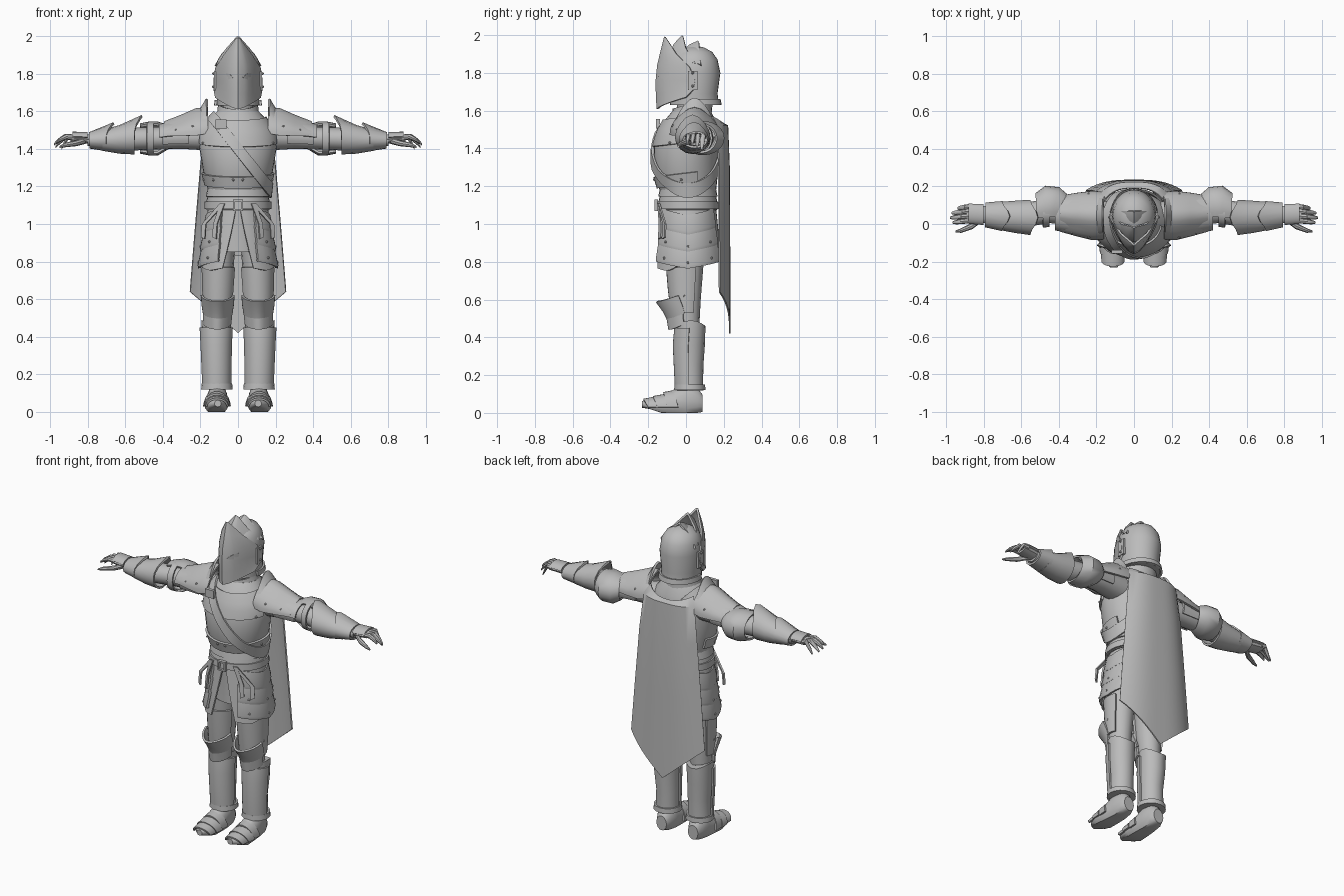
import bpy, bmesh
from math import sin, cos, pi, radians
from mathutils import Vector, Matrix

default_cube = bpy.data.objects.get("Cube")
if default_cube:
    bpy.data.objects.remove(default_cube, do_unlink=True)

steel = bpy.data.materials.new("steel_grey")
steel.use_nodes = True
steel.diffuse_color = (.5, .5, .5, 1)
steel.node_tree.nodes["Principled BSDF"].inputs["Base Color"].default_value = (.5, .5, .5, 1)
parts = []


def finish(name, bm, thick=0, mirror=False):
    bmesh.ops.recalc_face_normals(bm, faces=bm.faces)
    mesh = bpy.data.meshes.new(name)
    bm.to_mesh(mesh)
    bm.free()
    mesh.materials.append(steel)
    obj = bpy.data.objects.new(name, mesh)
    bpy.context.collection.objects.link(obj)
    if thick:
        solid = obj.modifiers.new("thickness", "SOLIDIFY")
        solid.thickness, solid.offset = thick, 0
    if mirror:
        obj.modifiers.new("mirror", "MIRROR").use_mirror_merge = False
    parts.append(obj)


def grid(name, rows, closed=False, thick=0, mirror=False):
    """Skin between rows of points; closed unthickened tubes get end caps."""
    bm = bmesh.new()
    lines = [[bm.verts.new(p) for p in row] for row in rows]
    count = len(lines[0])
    for low, high in zip(lines, lines[1:]):
        for k in range(count if closed else count - 1):
            j = (k + 1) % count
            bm.faces.new((low[k], low[j], high[j], high[k]))
    if closed and not thick:
        bm.faces.new(lines[0])
        bm.faces.new(lines[-1])
    finish(name, bm, thick, mirror)


def loft(name, rings, axis="z", n=16, arc=(0, 360), thick=0, mirror=False, shape=None):
    """Rings are (position on axis, centre, centre, radius, radius)."""
    start, end = arc
    closed = end - start >= 360
    rows = []
    for i, (t, c, d, r, q) in enumerate(rings):
        row = []
        for k in range(n if closed else n + 1):
            a = radians(start + (end - start) * k / n)
            if axis == "z":      # angle zero faces front, a quarter turn faces +x
                p = Vector((c + r * sin(a), d - q * cos(a), t))
            elif axis == "x":    # angle zero faces front, a quarter turn faces up
                p = Vector((t, c - r * cos(a), d + q * sin(a)))
            else:
                p = Vector((c + r * cos(a), t, d + q * sin(a)))
            row.append(shape(p, a, i) if shape else p)
        rows.append(row)
    grid(name, rows, closed, thick, mirror)


def box(name, centre, size, mirror=False):
    bm = bmesh.new()
    bmesh.ops.create_cube(bm, size=1, matrix=Matrix.Translation(centre) @ Matrix.Diagonal((*size, 1)))
    finish(name, bm, 0, mirror)


# Torso
torso = [(1.18, 0, .01, .16, .15), (1.28, 0, 0, .185, .17), (1.4, 0, 0, .205, .17),
         (1.48, 0, .01, .2, .16), (1.54, 0, .02, .165, .14), (1.6, 0, .03, .11, .1)]


def torso_at(z, angle, gap=0):
    z_in = min(max(z, torso[0][0]), torso[-1][0])
    for low, high in zip(torso, torso[1:]):
        if z_in <= high[0]:
            break
    f = (z_in - low[0]) / (high[0] - low[0])
    cy, rx, ry = (low[k] + f * (high[k] - low[k]) for k in (2, 3, 4))
    return Vector(((rx + gap) * sin(angle), cy - (ry + gap) * cos(angle), z))


loft("cuirass", torso, n=32)
loft("waist", [(.85, 0, .01, .15, .13), (1.1, 0, .01, .145, .13), (1.2, 0, .01, .15, .14)], n=24)


def torso_plate(name, heights, spread, curve):
    angles = [radians(spread * k / 12) for k in range(-12, 13)]
    grid(name, [[torso_at(z + curve * (1 - cos(a)), a, .006) for a in angles] for z in heights], thick=.012)


torso_plate("breastplate_upper", (1.41, 1.46, 1.5, 1.55), 75, .02)
torso_plate("plackart", (1.19, 1.22, 1.25), 110, .02)
for k in range(3):
    z = 1.19 - k * .035
    loft("waist_lame", [(z - .045, 0, .01, .167 - k * .002, .152), (z, 0, .01, .157, .143)], n=28, thick=.01)
loft("collar", [(1.54, 0, .025, .13, .12), (1.59, 0, .03, .105, .1), (1.64, 0, .035, .1, .1)],
     n=24, thick=.012, shape=lambda p, a, i: p + Vector((0, 0, -.03 * max(0, cos(a)))))
loft("neck", [(1.55, 0, .04, .085, .085), (1.7, 0, .04, .085, .09)])

# Baldric wrapped round the torso from right shoulder to left hip
baldric = []
for shift in (-.045, .045):
    row = []
    for k in range(48):
        a, z = 2 * pi * k / 48, 1.4
        for step in range(30):
            z = .6 * z + .4 * (1.4 + shift - 1.35 * torso_at(z, a).x)
        row.append(torso_at(z, a, .013))
    baldric.append(row)
grid("baldric", baldric, closed=True, thick=.012)
box("baldric_buckle", (-.09, -.148, 1.53), (.06, .02, .05))

# Belt, buckle and hanging straps
loft("belt", [(1.08, 0, .01, .172, .158), (1.12, 0, .01, .17, .156)], n=28, thick=.014)
for dx in (-.022, .022):
    box("buckle_side", (dx, -.158, 1.1), (.01, .02, .06))
for dz in (-.025, .025):
    box("buckle_bar", (0, -.158, 1.1 + dz), (.054, .02, .01))
for name, lean in (("belt_strap_front", .03), ("belt_strap_side", .09)):
    grid(name, [[(.07, -.148, 1.11), (.095, -.142, 1.11)],
                [(.08 + lean, -.15 + lean / 3, 1), (.1 + lean, -.138 + lean / 3, 1)],
                [(.085 + lean, -.155 + lean / 3, .92), (.105 + lean, -.14 + lean / 3, .93)]],
         thick=.01, mirror=True)

# Split cloth skirt: the opening widens and the hem falls towards the front
skirt = []
for f in (0, .35, .7, 1):
    row = []
    for k in range(21):
        opening = 4 + 20 * f
        a = radians(opening + (180 - opening) * k / 20)
        hem = .79 - .04 * cos(a) + .012 * sin(5 * a)
        row.append(((.155 + .045 * f) * sin(a), .01 - (.145 + .025 * f) * cos(a), 1.08 + f * (hem - 1.08)))
    skirt.append(row)
grid("skirt", skirt, thick=.01, mirror=True)

# Tassets
for k in range(3):
    z, r = 1.08 - k * .09, .165 + k * .012
    loft("tasset", [(z - .1, 0, .01, r + .016, r - .002), (z - .085, 0, .01, r + .019, r), (z, 0, .01, r, r - .015)],
         n=12, arc=(30, 150), thick=.014, mirror=True,
         shape=lambda p, a, i: p - Vector((0, 0, .035 * (1 - abs(a - pi / 2)))))

# Legs
loft("thigh", [(.88, .1, 0, .085, .1), (.6, .105, 0, .07, .078), (.45, .11, .01, .06, .06)], mirror=True)
loft("cuisse", [(.53, .107, 0, .073, .075), (.65, .105, 0, .08, .09), (.77, .102, 0, .086, .1)],
     arc=(-70, 120), thick=.012, mirror=True)
loft("greave", [(.12, .112, .02, .07, .07), (.25, .11, .02, .068, .072), (.36, .115, .02, .075, .08),
                (.46, .115, .025, .08, .078)], mirror=True,
     shape=lambda p, a, i: p + Vector((0, 0, .03 * sin(a) ** 2 if i == 3 else 0)))
loft("greave_seam", [(.15, .113, .02, .073, .075), (.36, .116, .02, .079, .085), (.45, .116, .025, .084, .082)],
     arc=(-85, 85), thick=.01, mirror=True)
loft("ankle_band", [(.12, .112, .02, .077, .076), (.15, .112, .02, .074, .074)], thick=.014, mirror=True)


def knee_fold(p, a, i):
    return p + Vector((0, -.015 * cos(a) ** 8, -.035 * cos(a)))


loft("knee_cop", [(.53, .108, 0, .074, .08), (.57, .108, -.01, .08, .09), (.625, .108, -.03, .085, .11)],
     arc=(-85, 85), thick=.012, mirror=True, shape=knee_fold)
loft("knee_lame", [(.475, .11, 0, .07, .072), (.545, .108, 0, .075, .084)],
     arc=(-80, 80), thick=.012, mirror=True, shape=knee_fold)

# Feet
loft("boot", [(.088, .11, .05, .035, .045), (.06, .11, .06, .05, .075), (0, .11, .06, .055, .1),
              (-.06, .112, .05, .06, .075), (-.13, .115, .04, .064, .055), (-.19, .112, .04, .052, .035),
              (-.232, .107, .045, .018, .018)], axis="y", mirror=True,
     shape=lambda p, a, i: Vector((p.x, p.y, max(p.z, .004 * i if i > 4 else 0))))
for y, wide, high in ((-.18, .06, .05), (-.13, .069, .064), (-.075, .067, .085)):
    loft("sabaton_lame", [(y - .02, .112, .03, wide - .004, high - .01), (y + .035, .112, .03, wide, high)],
         axis="y", n=12, arc=(0, 180), thick=.01, mirror=True,
         shape=lambda p, a, i: p - Vector((0, .025 * sin(a), 0)))

# Arms
loft("arm", [(.14, .04, 1.47, .08, .08), (.3, .06, 1.46, .07, .06), (.45, .07, 1.455, .065, .06),
             (.6, .045, 1.45, .065, .06), (.8, .05, 1.445, .045, .03)], axis="x", mirror=True)
loft("upper_arm_plate", [(.26, .055, 1.465, .08, .07), (.4, .065, 1.46, .076, .068)],
     axis="x", arc=(-30, 210), thick=.012, mirror=True)


def ridge(p, a, i):
    return p + Vector((0, 0, .025 * max(0, sin(a)) ** 8))


loft("pauldron", [(.16, .045, 1.49, .12, .1), (.22, .045, 1.48, .125, .105), (.3, .05, 1.475, .11, .075),
                  (.39, .055, 1.47, .09, .045)],
     axis="x", n=14, arc=(-5, 185), thick=.014, mirror=True, shape=ridge)
loft("pauldron_fin", [(.2, .045, 1.48, .12, .1), (.165, .045, 1.49, .1, .15)],
     axis="x", n=12, arc=(25, 155), thick=.012, mirror=True, shape=ridge)
loft("pauldron_lame", [(.3, .05, 1.475, .1, .08), (.42, .06, 1.46, .088, .065)],
     axis="x", n=12, arc=(0, 180), thick=.012, mirror=True)
loft("elbow_cop", [(.39, .08, 1.46, .075, .065), (.43, .09, 1.455, .1, .085), (.47, .09, 1.455, .108, .085),
                   (.52, .075, 1.455, .085, .075)],
     axis="x", n=14, arc=(60, 300), thick=.012, mirror=True,
     shape=lambda p, a, i: p + Vector((-.03 * max(0, -cos(a)) if i < 2 else 0, 0, 0)))
loft("elbow_strap", [(.45, .065, 1.455, .075, .082), (.485, .06, 1.455, .075, .082)],
     axis="x", thick=.01, mirror=True)


def spike(p, a, i):
    top = max(0, sin(a)) ** 4 if i == 0 else 0
    return p + Vector((-.04 * top, 0, .03 * top))


loft("vambrace", [(.55, .035, 1.46, .088, .084), (.63, .038, 1.45, .08, .07), (.72, .043, 1.445, .068, .05)],
     axis="x", thick=.012, mirror=True, shape=spike)
loft("wrist_guard", [(.7, .042, 1.45, .074, .056), (.79, .048, 1.445, .06, .038)],
     axis="x", thick=.012, mirror=True, shape=spike)

# Hands
loft("palm", [(.77, .05, 1.45, .042, .025), (.83, .05, 1.455, .05, .025), (.89, .055, 1.455, .048, .018)],
     axis="x", n=12, mirror=True)
loft("glove_plate", [(.8, .05, 1.455, .052, .03), (.88, .055, 1.46, .05, .026)],
     axis="x", n=10, arc=(10, 170), thick=.01, mirror=True)
for k, (name, reach) in enumerate((("index", .095), ("middle", .11), ("ring", .1), ("little", .07))):
    y, drop = .018 + k * .025, .01 + .008 * k
    loft(name + "_finger", [(.87, y, 1.46, .014, .015), (.87 + reach * .45, y - .004, 1.465, .014, .015),
                            (.87 + reach * .8, y - .008, 1.46 - drop, .012, .012),
                            (.87 + reach, y - .01, 1.45 - drop * 1.5, .006, .006)],
         axis="x", n=8, mirror=True)
loft("thumb", [(.81, .03, 1.445, .02, .018), (.86, -.01, 1.43, .017, .016), (.92, -.035, 1.42, .012, .012),
               (.95, -.04, 1.41, .005, .005)], axis="x", n=8, mirror=True)

# Helmet
loft("helmet", [(1.63, 0, .045, .112, .13), (1.69, 0, .045, .113, .122), (1.8, 0, .045, .12, .137),
                (1.87, 0, .045, .11, .122), (1.91, 0, .045, .085, .095), (1.935, 0, .045, .045, .05),
                (1.942, 0, .045, .008, .01)], n=28)
loft("helmet_rim", [(1.63, 0, .045, .122, .138), (1.66, 0, .045, .118, .132)], arc=(80, 280), thick=.012)


def face_plate(name, rows):
    """Keeled plate; rows are (front z, front y, back z, back y, half width)."""
    sides = [k / 6 for k in range(-6, 7)]
    grid(name, [[((1 if t > 0 else -1) * w * abs(t) ** .8, yf + (yb - yf) * abs(t) ** 1.4, zf + (zb - zf) * abs(t))
                 for t in sides] for zf, yf, zb, yb, w in rows], thick=.012)


face_plate("visor", [(1.99, -.11, 1.985, -.105, .006), (1.92, -.128, 1.9, -.05, .07), (1.84, -.147, 1.83, .02, .116),
                     (1.76, -.155, 1.76, .05, .126), (1.69, -.154, 1.71, .04, .124), (1.61, -.15, 1.67, 0, .116)])
face_plate("crest_front", [(1.995, -.018, 1.99, -.014, .006), (1.95, -.06, 1.93, 0, .06), (1.88, -.09, 1.85, .05, .115)])
face_plate("crest_rear", [(1.965, .065, 1.96, .07, .006), (1.945, .02, 1.91, .07, .07), (1.9, -.03, 1.84, .08, .12)])
box("temple_plate", (.122, .035, 1.76), (.014, .05, .1), mirror=True)

# Eye openings as slim lens plates lying on the visor
lens = []
for side in (1, 0, -1):
    row = []
    for k in range(9):
        x = .025 + .065 * k / 8
        y = -.158 + .2 * (x / .122) ** 1.75
        row.append((x, y, 1.775 + .2 * x + side * .016 * sin(pi * k / 8) + side * .001))
    lens.append(row)
grid("eye_opening", lens, thick=.008, mirror=True)

# Cape: pointed hem, scooped neckline, edges curling forward
cape = []
for z, wide, back in ((1.57, .15, .19), (1.52, .175, .22), (1.3, .2, .228), (.95, .23, .23), (.64, .255, .232)):
    row = []
    for k in range(-8, 9):
        u = k / 8
        drop = .22 * (1 - abs(u)) if z < .7 else .04 * (1 - u * u) if z > 1.55 else 0
        row.append((wide * u, back - .055 * abs(u) ** 3, z - drop))
    cape.append(row)
grid("cape", cape, thick=.008)

# Rivets
rivets = [torso_at(1.235, radians(a), .012) for a in (8, 45, 80)]
rivets += [torso_at(1.43, radians(60), .012)]
for z, r in ((.915, .198), (.83, .21)):
    for a in (-.7, 0, .7):
        rivets.append(Vector((r * cos(a), .01 + (r - .015) * sin(a), z - .035 * (1 - abs(a)))))
rivets += [Vector(p) for p in ((.131, .035, 1.73), (.131, .035, 1.8), (.24, -.07, 1.52), (.33, -.045, 1.5),
                               (.24, .16, 1.52), (.185, -.01, .62), (.11, -.1, .56))]
bm = bmesh.new()
for p in rivets:
    bmesh.ops.create_icosphere(bm, subdivisions=1, radius=.008, matrix=Matrix.Translation(p))
finish("rivets", bm, mirror=True)

# Apply modifiers, then smooth while keeping creases
bpy.ops.object.select_all(action="DESELECT")
for obj in parts:
    obj.select_set(True)
bpy.context.view_layer.objects.active = parts[0]
bpy.ops.object.convert(target="MESH")
bpy.ops.object.shade_smooth_by_angle(angle=radians(35))
